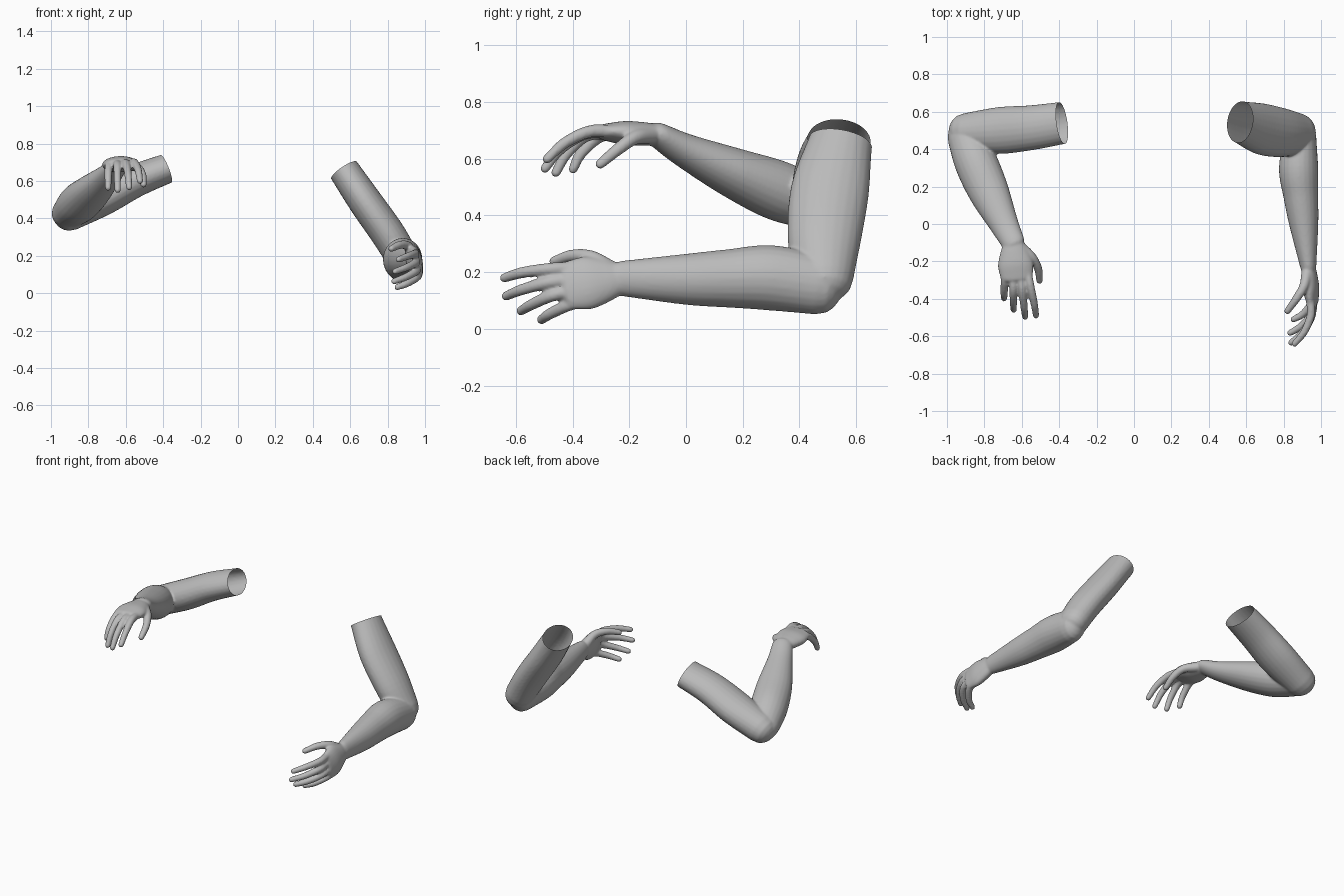
import bpy
import bmesh
from math import cos, sin, pi
from mathutils import Vector, Matrix

cube = bpy.data.objects.get("Cube")
if cube:
    bpy.data.objects.remove(cube, do_unlink=True)

skin = bpy.data.materials.new("plain_grey")
skin.use_nodes = True
grey = (0.5, 0.5, 0.5, 1)
skin.diffuse_color = grey
skin.node_tree.nodes["Principled BSDF"].inputs["Base Color"].default_value = grey

SIDES = 24
STEPS = 6


def spline(stations):
    """Smoothly interpolate stations of (x, y, z, wide radius, thin radius)."""
    pts = [Vector(s) for s in stations]
    pts = [pts[0] * 2 - pts[1]] + pts + [pts[-1] * 2 - pts[-2]]
    out = []
    for a, b, c, d in zip(pts, pts[1:], pts[2:], pts[3:]):
        for i in range(STEPS):
            t = i / STEPS
            out.append((b * 2 + (c - a) * t + (a * 2 - b * 5 + c * 4 - d) * t * t
                        + (b * 3 - a - c * 3 + d) * t ** 3) / 2)
    return out + [pts[-2]]


def loft(bm, stations, wide, frame=Matrix.Identity(4)):
    """Skin oval rings along a path and round off both ends."""
    path = spline(stations)
    centres = [Vector(p[:3]) for p in path]
    rings = []
    for i, p in enumerate(path):
        tangent = (centres[min(i + 1, len(path) - 1)] - centres[max(i - 1, 0)]).normalized()
        rings.append((centres[i], tangent, p[3], p[4]))

    def dome(ring, sign):
        c, t, rw, rt = ring
        angles = [k / 10 * pi / 2 for k in (3, 5, 7, 9, 9.8)]
        return [(c + t * sign * rt * sin(a), t, rw * cos(a), rt * cos(a)) for a in angles]

    rings = dome(rings[0], -1)[::-1] + rings + dome(rings[-1], 1)
    loops = []
    for c, t, rw, rt in rings:
        w = Vector(wide)
        w = (w - t * w.dot(t)).normalized()
        n = t.cross(w)
        turns = [2 * pi * k / SIDES for k in range(SIDES)]
        loops.append([bm.verts.new(frame @ (c + w * rw * cos(a) + n * rt * sin(a)))
                      for a in turns])
    for lo, hi in zip(loops, loops[1:]):
        for k in range(SIDES):
            j = (k + 1) % SIDES
            bm.faces.new((lo[k], lo[j], hi[j], hi[k]))
    bm.faces.new(loops[0])
    bm.faces.new(loops[-1])


# Hand in its own frame: x toward the thumb, y along the hand, z out of the back
PALM = [(0, .005, 0, .058, .038), (0, .06, 0, .08, .042),
        (0, .12, 0, .095, .042), (0, .185, 0, .087, .03)]
DIGITS = {
    "index": [(.06, .17, 0), (.068, .25, -.005), (.076, .335, -.05), (.076, .395, -.11)],
    "middle": [(.021, .18, 0), (.021, .26, -.01), (.019, .345, -.07), (.016, .395, -.14)],
    "ring": [(-.02, .17, 0), (-.026, .25, -.015), (-.036, .315, -.08), (-.042, .35, -.15)],
    "little": [(-.06, .14, 0), (-.068, .2, -.015), (-.08, .26, -.075), (-.086, .285, -.132)],
    "thumb": [(.04, .03, -.005), (.092, .09, -.02), (.115, .15, -.065), (.113, .21, -.12)],
}


def build_hand(bm, wrist, side, thumbward, forward):
    f = Vector(forward).normalized()
    u = Vector(thumbward)
    u = (u - f * u.dot(f)).normalized()
    n = u.cross(f) * side
    frame = Matrix((u, f, n)).transposed().to_4x4()
    frame.translation = Vector(wrist)
    loft(bm, PALM, (1, 0, 0), frame)
    for name, path in DIGITS.items():
        radii = (.03, .025, .022, .018) if name == "thumb" else (.023, .022, .02, .017)
        loft(bm, [p + (r, r) for p, r in zip(path, radii)], (1, 0, 0), frame)


def build_arm(name, side, upper, fore, fore_wide, thumbward, forward):
    bm = bmesh.new()
    shoulder = Vector(upper[0][:3])
    axis = (Vector(upper[1][:3]) - shoulder).normalized()
    # Extra length past the shoulder, trimmed off below to leave an open sleeve
    stub = tuple(shoulder - axis * .06) + upper[0][3:]
    loft(bm, [stub] + upper, (0, 1, 0))
    loft(bm, fore, fore_wide)
    build_hand(bm, fore[-1][:3], side, thumbward, forward)
    bmesh.ops.recalc_face_normals(bm, faces=bm.faces)
    mesh = bpy.data.meshes.new(name)
    bm.to_mesh(mesh)
    bm.free()
    obj = bpy.data.objects.new(name, mesh)
    bpy.context.collection.objects.link(obj)

    # Fuse the parts into one skin and relax the joins
    remesh = obj.modifiers.new("fuse", "REMESH")
    remesh.mode = "VOXEL"
    remesh.voxel_size = .006
    relax = obj.modifiers.new("relax", "SMOOTH")
    relax.factor = .5
    relax.iterations = 10
    graph = bpy.context.evaluated_depsgraph_get()
    fused = bpy.data.meshes.new_from_object(obj.evaluated_get(graph))
    obj.modifiers.clear()

    # Open the shoulder end
    bm = bmesh.new()
    bm.from_mesh(fused)
    bmesh.ops.bisect_plane(bm, geom=bm.verts[:] + bm.edges[:] + bm.faces[:],
                           plane_co=shoulder, plane_no=-axis, clear_outer=True)
    for face in bm.faces:
        face.smooth = True
    bm.to_mesh(fused)
    bm.free()
    obj.data = fused
    fused.materials.clear()
    fused.materials.append(skin)


# Left arm: hanging low, palm turned inward
build_arm(
    "left_arm", 1,
    [(.567, .545, .657, .113, .083), (.68, .508, .49, .138, .09),
     (.8, .488, .32, .13, .092), (.885, .486, .18, .105, .088)],
    [(.89, .47, .155, .105, .085), (.88, .3, .18, .115, .105), (.892, .15, .178, .103, .093),
     (.908, 0, .175, .09, .078), (.932, -.23, .178, .062, .043)],
    (0, 0, 1), (-.17, -.15, .97), (.12, -.98, -.13))

# Right arm: raised forward, palm turned down
build_arm(
    "right_arm", -1,
    [(-.385, .54, .665, .113, .08), (-.55, .515, .6, .12, .088),
     (-.72, .5, .51, .125, .094), (-.9, .49, .425, .103, .092)],
    [(-.9, .47, .43, .1, .085), (-.845, .33, .485, .115, .105), (-.775, .17, .55, .108, .088),
     (-.695, 0, .628, .078, .06), (-.645, -.1, .685, .063, .043)],
    (1, .4, .1), (.99, .1, .05), (.1, -.99, .05))
